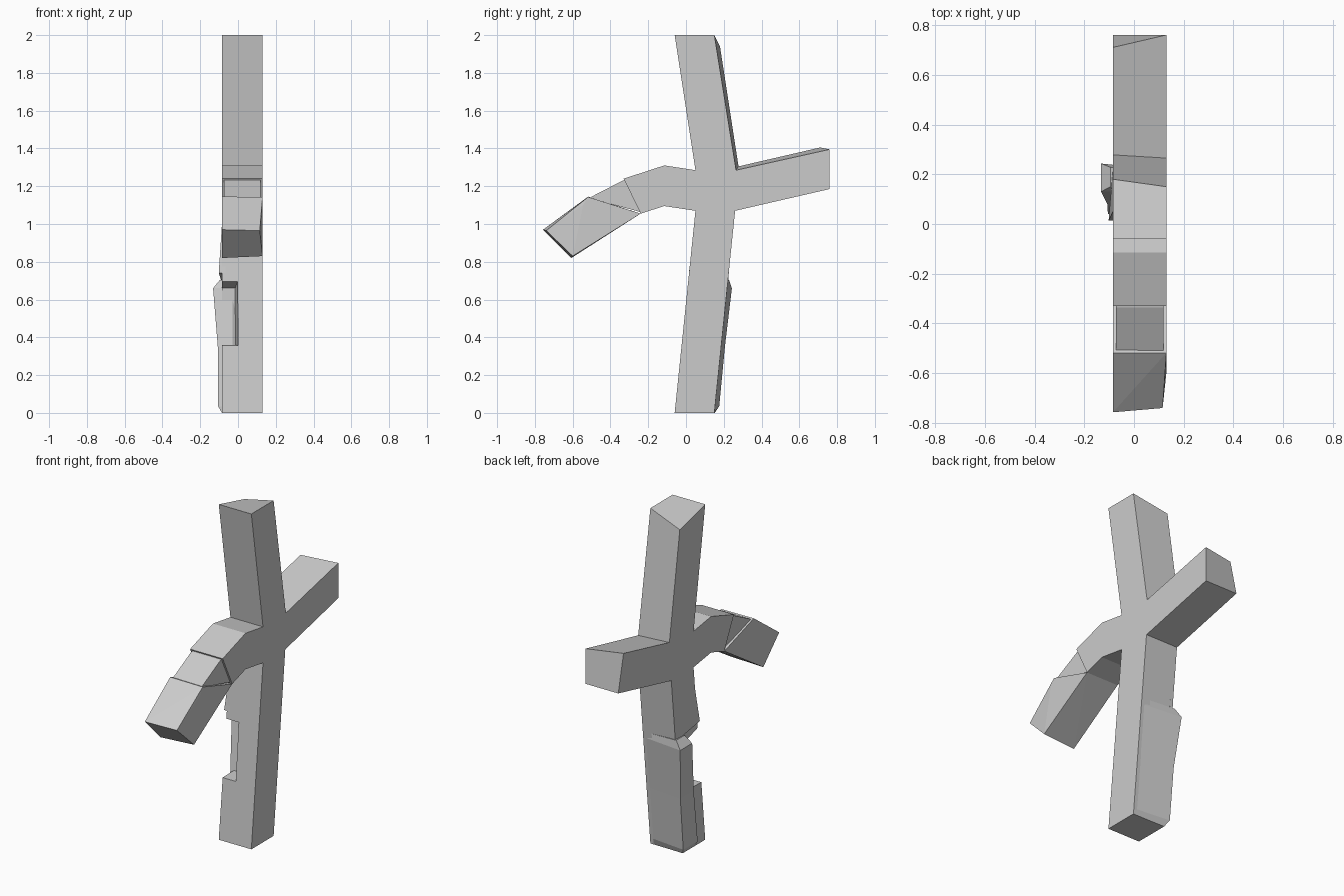
import bpy, bmesh

if "Cube" in bpy.data.objects:
    bpy.data.objects.remove(bpy.data.objects["Cube"])

XL, XR = -0.085, 0.13


def finish(name, bm):
    bmesh.ops.recalc_face_normals(bm, faces=bm.faces[:])
    me = bpy.data.meshes.new(name)
    bm.to_mesh(me)
    bm.free()
    ob = bpy.data.objects.new(name, me)
    bpy.context.collection.objects.link(ob)
    return ob


def loft(name, *rings):
    """Skin equal-length rings of points and cap both ends."""
    bm = bmesh.new()
    vs = [[bm.verts.new(p) for p in r] for r in rings]
    n = len(rings[0])
    for a, b in zip(vs, vs[1:]):
        for i in range(n):
            j = (i + 1) % n
            bm.faces.new((a[i], a[j], b[j], b[i]))
    bm.faces.new(vs[0])
    bm.faces.new(vs[-1])
    return finish(name, bm)


# Cross of beams: outline in (y, z), left side has a few worn corners
outline = [(-0.06, 2), (0.15, 2), (0.265, 1.285), (0.76, 1.395), (0.76, 1.185),
           (0.26, 1.07), (0.15, 0), (-0.06, 0), (0.05, 1.07), (-0.115, 1.095),
           (-0.24, 1.055), (-0.33, 1.24), (-0.115, 1.31), (0.05, 1.285)]
worn = {1: (0.18, 1.94), 2: (0.278, 1.305), 3: (0.71, 1.405)}
right = [(XR, y, z) for y, z in outline]
left = [(XL, *worn.get(i, p)) for i, p in enumerate(outline)]
cross = loft("cross_beams", right, left)

# Notch broken out of the lower post
cutter = loft("notch_cutter",
              [(-0.2, -0.1, 0.355), (0.01, -0.1, 0.355), (0.01, -0.1, 0.73), (-0.2, -0.1, 0.73)],
              [(-0.2, 0.12, 0.36), (-0.015, 0.12, 0.36), (-0.015, 0.12, 0.66), (-0.2, 0.12, 0.66)])
cutter.hide_render = True
cutter.hide_viewport = False
cut = cross.modifiers.new("notch", 'BOOLEAN')
cut.operation = 'DIFFERENCE'
cut.solver = 'EXACT'
cut.object = cutter
bpy.context.view_layer.objects.active = cross
bpy.ops.object.modifier_apply(modifier=cut.name)
bpy.data.objects.remove(cutter)


# Splinter bent out along the rear left corner of the post
def splinter_ring(z, x, yf, yb, lift=0.0):
    y_post = 0.148 + 0.103 * z
    return [(0.128, y_post, z), (x, yb, z + lift), (x, yf, z + lift), (-0.03, yf, z)]


splinter = loft("splinter",
                splinter_ring(0.0, XL, 0.04, 0.152),
                splinter_ring(0.035, -0.105, 0.04, 0.176),
                splinter_ring(0.35, -0.107, 0.08, 0.206),
                splinter_ring(0.66, -0.132, 0.13, 0.243),
                splinter_ring(0.695, -0.095, 0.15, 0.228, 0.01))

# Swollen wood above the notch
loft("torn_edge",
     [(XL, 0.05, 1.0), (XL, 0.25, 1.0), (XL + 0.02, 0.25, 1.0), (XL + 0.02, 0.05, 1.0)],
     [(-0.102, 0.015, 0.74), (XL, 0.222, 0.69), (XL + 0.02, 0.222, 0.69), (XL + 0.02, 0.015, 0.74)])

# Inset core bridging the broken front arm
core = [(-0.235, 1.062), (-0.325, 1.232), (-0.335, 1.23), (-0.515, 1.137)]
loft("arm_core", [(XL + 0.012, y, z) for y, z in core],
     [(XR - 0.011, y, z) for y, z in core])

# Broken arm tip, hanging from the lower edge of the stub
tip_left = [(-0.24, 1.055), (-0.518, 1.145), (-0.757, 0.97), (-0.607, 0.82)]
tip_right = [(XR, -0.24, 1.055), (XR, -0.518, 1.143), (XR, -0.545, 1.1),
             (0.115, -0.74, 0.965), (XR, -0.6, 0.83)]
bm = bmesh.new()
for p in [(XL, y, z) for y, z in tip_left] + tip_right:
    bm.verts.new(p)
bmesh.ops.convex_hull(bm, input=bm.verts[:])
bmesh.ops.dissolve_limit(bm, angle_limit=0.02, verts=bm.verts[:], edges=bm.edges[:])
finish("arm_tip", bm)
